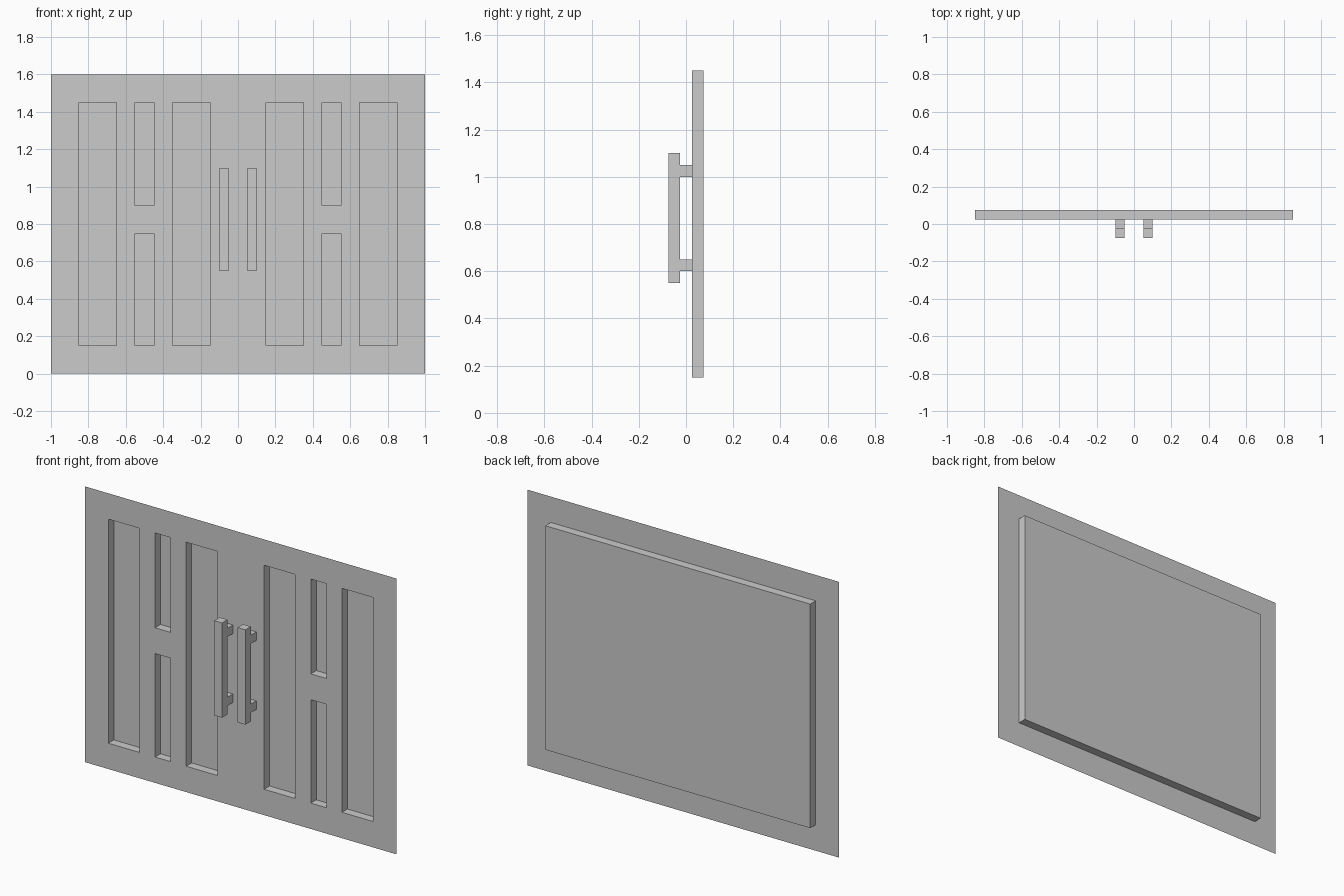
import bpy, bmesh
from mathutils import Vector

if "Cube" in bpy.data.objects:
    bpy.data.objects.remove(bpy.data.objects["Cube"])

FRONT, BACK = 0.025, 0.075
HALF = [0.15, 0.35, 0.45, 0.55, 0.65, 0.85, 1.0]
XS = [-x for x in reversed(HALF)] + HALF
ZS = [0, 0.15, 0.75, 0.9, 1.45, 1.6]
BORDER, RIB, RECESS = 0, 1, 2


def finish(bm, name):
    bmesh.ops.remove_doubles(bm, verts=bm.verts, dist=1e-5)
    mesh = bpy.data.meshes.new(name)
    bm.to_mesh(mesh)
    bm.free()
    obj = bpy.data.objects.new(name, mesh)
    bpy.context.collection.objects.link(obj)
    return obj


def quad(bm, points, normal):
    face = bm.faces.new([bm.verts.new(p) for p in points])
    face.normal_update()
    if face.normal.dot(Vector(normal)) < 0:
        face.normal_flip()


def kind(i, j):
    """Border sheet, raised rib or sunken recess for one grid cell."""
    if not (0 < i < len(XS) - 2 and 0 < j < len(ZS) - 2):
        return BORDER
    x = abs(XS[i] + XS[i + 1]) / 2
    if 0.15 < x < 0.35 or 0.65 < x < 0.85:
        return RECESS
    if 0.45 < x < 0.55 and j != 2:
        return RECESS
    return RIB


def wall_sign(a, b):
    """Which way the wall between neighbouring cells a and b faces."""
    if BORDER in (a, b):
        return 1 if b == BORDER else -1
    return 1 if b == RECESS else -1


# Door panel: thin front sheet with recesses sunk into a raised back box
bm = bmesh.new()
for i in range(len(XS) - 1):
    for j in range(len(ZS) - 1):
        x0, x1, z0, z1 = XS[i], XS[i + 1], ZS[j], ZS[j + 1]
        k = kind(i, j)
        for y, use, n in ((FRONT, k != RECESS, -1), (BACK, k != BORDER, 1)):
            if use:
                quad(bm, [(x0, y, z0), (x1, y, z0), (x1, y, z1), (x0, y, z1)], (0, n, 0))
        right, above = kind(i + 1, j), kind(i, j + 1)
        if right != k:
            quad(bm, [(x1, FRONT, z0), (x1, BACK, z0), (x1, BACK, z1), (x1, FRONT, z1)],
                 (wall_sign(k, right), 0, 0))
        if above != k:
            quad(bm, [(x0, FRONT, z1), (x1, FRONT, z1), (x1, BACK, z1), (x0, BACK, z1)],
                 (0, 0, wall_sign(k, above)))
finish(bm, "door_panel")


def mirrored_box(name, lo, hi):
    bm = bmesh.new()
    bmesh.ops.create_cube(bm, size=1)
    for v in bm.verts:
        v.co = [(a + b) / 2 + c * (b - a) for a, b, c in zip(lo, hi, v.co)]
    finish(bm, name).modifiers.new("Mirror", 'MIRROR')


# Pair of handles with their mounting posts
mirrored_box("handle_bar", (0.05, -0.075, 0.55), (0.10, -0.025, 1.10))
mirrored_box("lower_handle_post", (0.05, -0.025, 0.60), (0.10, FRONT, 0.65))
mirrored_box("upper_handle_post", (0.05, -0.025, 1.00), (0.10, FRONT, 1.05))
